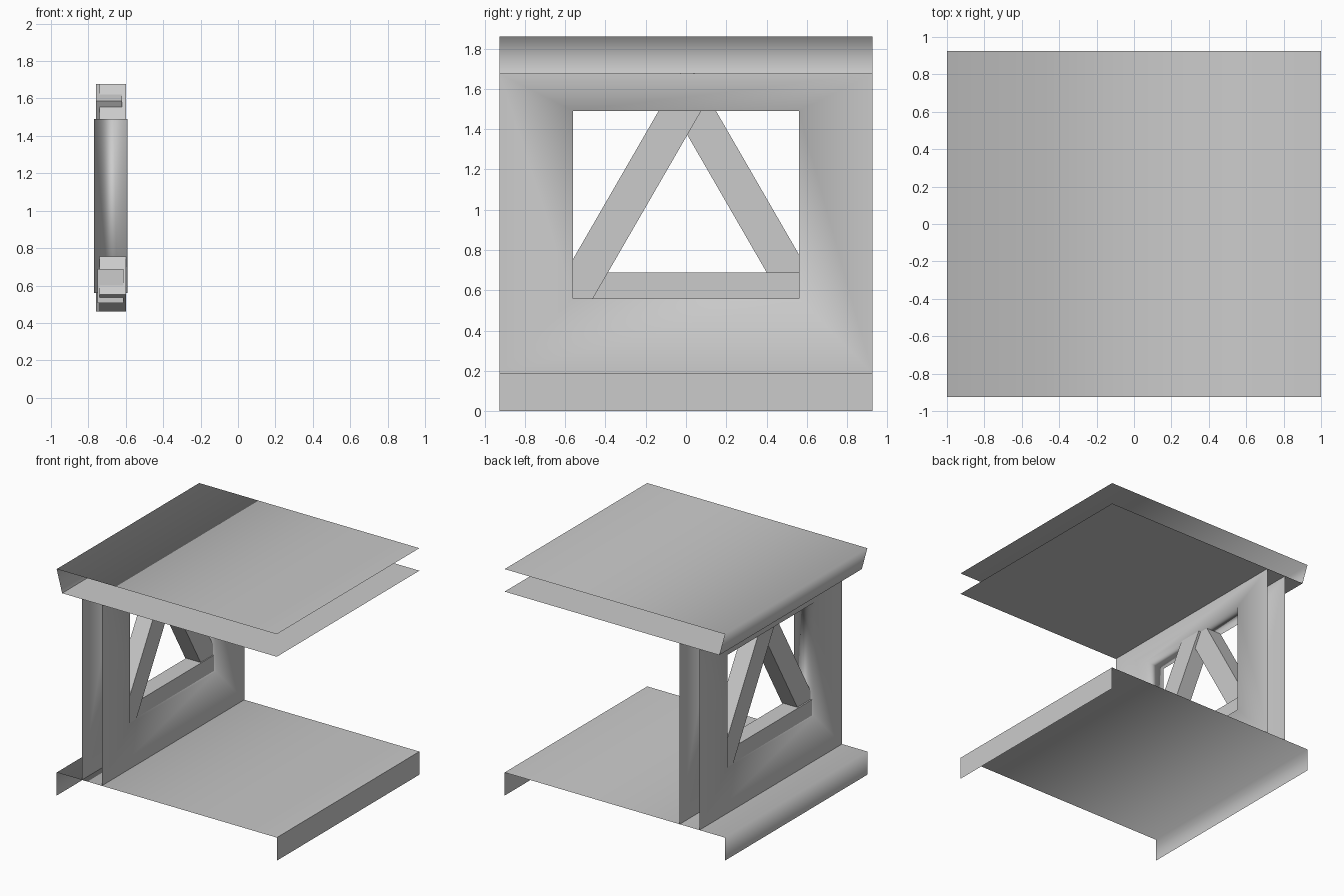
import bpy, bmesh, math
from mathutils import Matrix, Vector

cube = bpy.data.objects.get("Cube")
if cube:
    bpy.data.objects.remove(cube, do_unlink=True)

# One plain grey for everything
grey = bpy.data.materials.new("light_grey")
grey.use_nodes = True
colour = (0.6, 0.6, 0.6, 1)
grey.diffuse_color = colour
grey.node_tree.nodes["Principled BSDF"].inputs["Base Color"].default_value = colour

HALF_Y = 0.925                  # half depth of every sheet
FLOOR, CEILING, ROOF = 0.19, 1.675, 1.86
WALL_OUT, WALL_IN = -0.77, -0.59


def finish(name, bm, smooth=True):
    mesh = bpy.data.meshes.new(name)
    bm.to_mesh(mesh)
    bm.free()
    mesh.materials.append(grey)
    for poly in mesh.polygons:
        poly.use_smooth = smooth
    obj = bpy.data.objects.new(name, mesh)
    bpy.context.collection.objects.link(obj)
    return obj


def sheet(name, profile):
    """Extrude an open (x, z) profile, listed from +x to -x, along y."""
    bm = bmesh.new()
    rows = [[bm.verts.new((x, y, z)) for y in (-HALF_Y, HALF_Y)] for x, z in profile]
    for (a, b), (c, d) in zip(rows, rows[1:]):
        bm.faces.new((a, b, d, c))
    return finish(name, bm)


# Floor and roof sheets with soft folds on the -x side, crisp lip on +x
sheet("floor_sheet", [(1, FLOOR), (-1, FLOOR), (-1, 0)])
sheet("floor_lip", [(1, 0), (1, FLOOR)])
sheet("roof_sheet", [(1, ROOF), (-1, ROOF), (-0.95, CEILING)])
sheet("ceiling_sheet", [(1, CEILING), (-0.95, CEILING)])


# Double wall: two framed sheets joined by the window lining
def ring(bm, x, half_y, low, high):
    return [bm.verts.new((x, y, z)) for y, z in
            ((-half_y, low), (half_y, low), (half_y, high), (-half_y, high))]


bm = bmesh.new()
rings = [ring(bm, x, *size) for x, size in (
    (WALL_IN, (HALF_Y, FLOOR, CEILING)),
    (WALL_IN, (0.56, 0.56, 1.49)),
    (WALL_OUT, (0.56, 0.56, 1.49)),
    (WALL_OUT, (HALF_Y, FLOOR, CEILING)))]
for outer, inner in zip(rings, rings[1:]):
    for i in range(4):
        j = (i + 1) % 4
        bm.faces.new((outer[i], outer[j], inner[j], inner[i]))
finish("window_wall", bm)


# Triangular brace inside the window
def bar(name, x, y, z, degrees):
    bm = bmesh.new()
    turn = Matrix.Rotation(math.radians(degrees), 4, 'X')
    size = Matrix.Diagonal(Vector((0.14, 1.3, 0.183, 1)))
    bmesh.ops.create_cube(bm, size=1, matrix=Matrix.Translation((x, y, z)) @ turn @ size)
    finish(name, bm, smooth=False)


bar("brace_front", -0.67, -0.273, 1.07, 60)
bar("brace_back", -0.69, 0.286, 1.07, -60)
bar("brace_bottom", -0.682, 0, 0.597, 0)
